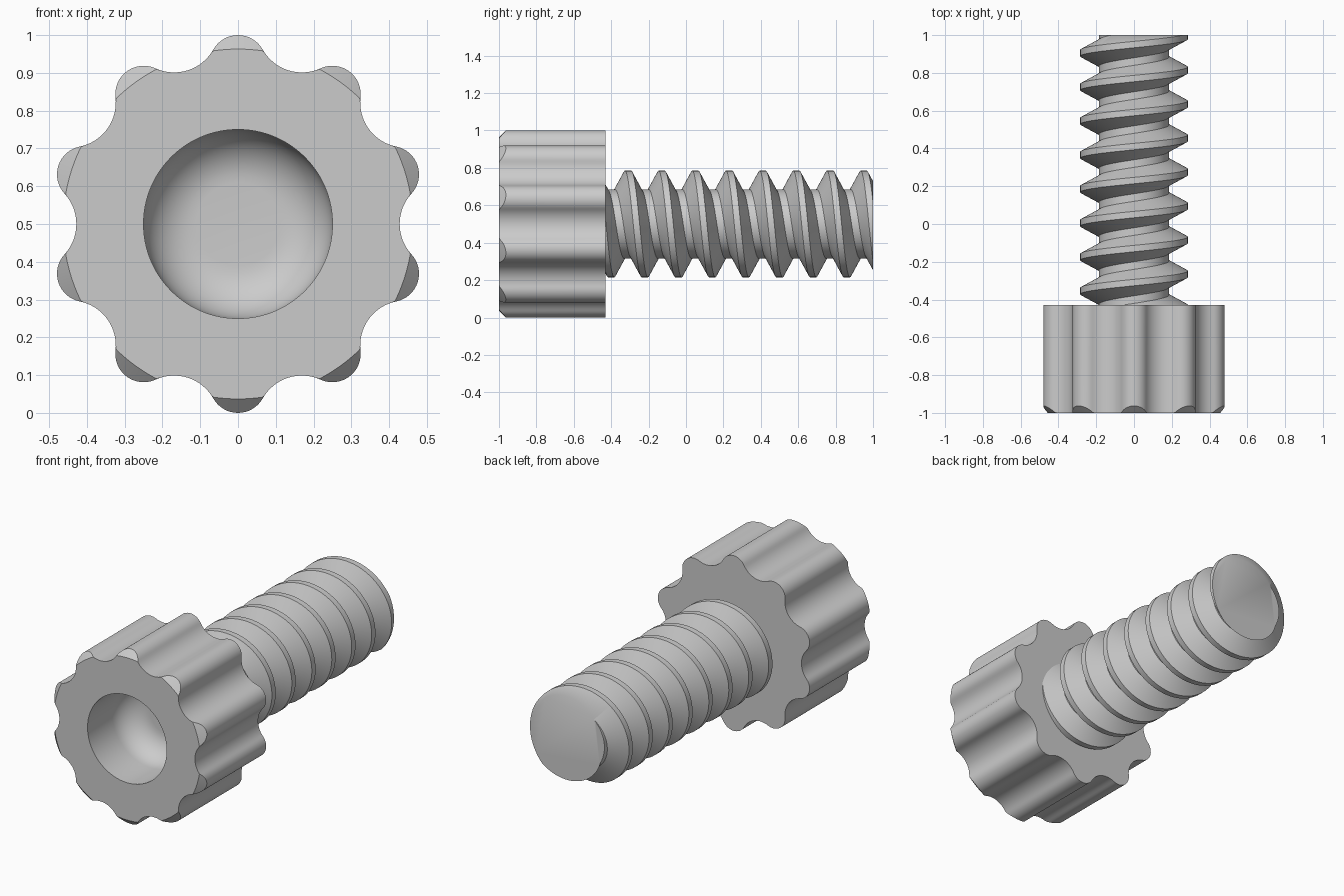
import bpy
import bmesh
from math import sin, cos, pi, radians, atan2, hypot
from mathutils import Vector

cube = bpy.data.objects.get("Cube")
if cube:
    bpy.data.objects.remove(cube)

AXIS_Z = 0.5
HEAD_BACK = -0.43

grey = bpy.data.materials.new("plain_grey")
grey.use_nodes = True
color = (0.6, 0.6, 0.6, 1)
grey.diffuse_color = color
grey.node_tree.nodes["Principled BSDF"].inputs["Base Color"].default_value = color


def polar(radius, angle, y):
    """Point around the screw axis, which runs along y."""
    return Vector((radius * cos(angle), y, AXIS_Z + radius * sin(angle)))


def finish(bm, name):
    bmesh.ops.recalc_face_normals(bm, faces=bm.faces)
    mesh = bpy.data.meshes.new(name)
    bm.to_mesh(mesh)
    bm.free()
    mesh.materials.append(grey)
    obj = bpy.data.objects.new(name, mesh)
    bpy.context.collection.objects.link(obj)
    bpy.ops.object.select_all(action="DESELECT")
    obj.select_set(True)
    bpy.context.view_layer.objects.active = obj
    bpy.ops.object.shade_smooth_by_angle(angle=radians(30))
    return obj


def grip_outline():
    """Ten round lobes joined by tangent scallops, as (radius, angle) pairs."""
    lobes, lobe_r, lobe_d = 10, 0.075, 0.425
    scallop_r, scallop_d = 0.119, 0.547
    half = pi / lobes
    # angles at which the lobe and scallop circles touch
    dx = scallop_d - lobe_d * cos(half)
    scallop_sweep = atan2(lobe_d * sin(half), dx)
    lobe_sweep = scallop_sweep + half
    local = []
    steps = 16
    for i in range(steps):
        a = lobe_sweep * (2 * i / steps - 1)
        local.append((lobe_d + lobe_r * cos(a), lobe_r * sin(a), 0))
    for i in range(steps):
        a = scallop_sweep * (1 - 2 * i / steps)
        local.append((scallop_d - scallop_r * cos(a), -scallop_r * sin(a), half))
    outline = []
    for k in range(lobes):
        base = pi / 2 + 2 * half * k
        for u, v, turn in local:
            outline.append((hypot(u, v), base + turn + atan2(v, u)))
    return outline


def build_head():
    outline = grip_outline()
    face_r, socket_r, fillet, floor_y = 0.463, 0.25, 0.14, -0.64

    # rings run from the back face, over the grip and down into the socket
    rings = [
        [polar(0.12, a, HEAD_BACK) for r, a in outline],
        [polar(r, a, HEAD_BACK) for r, a in outline],
        [polar(r, a, -1 + max(0, r - face_r)) for r, a in outline],
        [polar(min(r, face_r), a, -1) for r, a in outline],
        [polar(socket_r, a, -1) for r, a in outline],
    ]
    for i in range(11):
        t = pi / 2 * i / 10
        radius = socket_r - fillet * (1 - cos(t))
        y = floor_y - fillet * (1 - sin(t))
        rings.append([polar(radius, a, y) for r, a in outline])

    bm = bmesh.new()
    loops = [[bm.verts.new(p) for p in ring] for ring in rings]
    count = len(outline)
    for low, high in zip(loops, loops[1:]):
        for i in range(count):
            j = (i + 1) % count
            bm.faces.new((low[i], low[j], high[j], high[i]))
    bm.faces.new(loops[0])
    bm.faces.new(loops[-1])
    bmesh.ops.remove_doubles(bm, verts=bm.verts, dist=0.00001)
    finish(bm, "grip_head")


def build_shank():
    pitch, root, crest, segments, turns = 0.18, 0.185, 0.285, 72, 12
    # one thread section: flank, crest, flank, root
    section = [(-0.07, root), (-0.017, crest), (0.017, crest),
               (0.07, root), (pitch - 0.07, root)]
    bm = bmesh.new()
    rows = []
    for i in range(segments * turns + 1):
        turn = i / segments
        y0 = -0.805 + pitch * turn
        rows.append([bm.verts.new(polar(r, -2 * pi * turn, y0 + dy))
                     for dy, r in section])
    for a, b in zip(rows, rows[1:]):
        for j in range(len(section) - 1):
            bm.faces.new((a[j], a[j + 1], b[j + 1], b[j]))
    bmesh.ops.remove_doubles(bm, verts=bm.verts, dist=0.00001)

    # trim both ends square and close them
    for y, side in ((HEAD_BACK - 0.01, -1), (1, 1)):
        geom = bm.verts[:] + bm.edges[:] + bm.faces[:]
        cut = bmesh.ops.bisect_plane(bm, geom=geom, plane_co=(0, y, 0),
                                     plane_no=(0, side, 0), clear_outer=True)
        edges = [e for e in cut["geom_cut"] if isinstance(e, bmesh.types.BMEdge)]
        bmesh.ops.holes_fill(bm, edges=edges, sides=0)
    finish(bm, "threaded_shank")


build_head()
build_shank()
